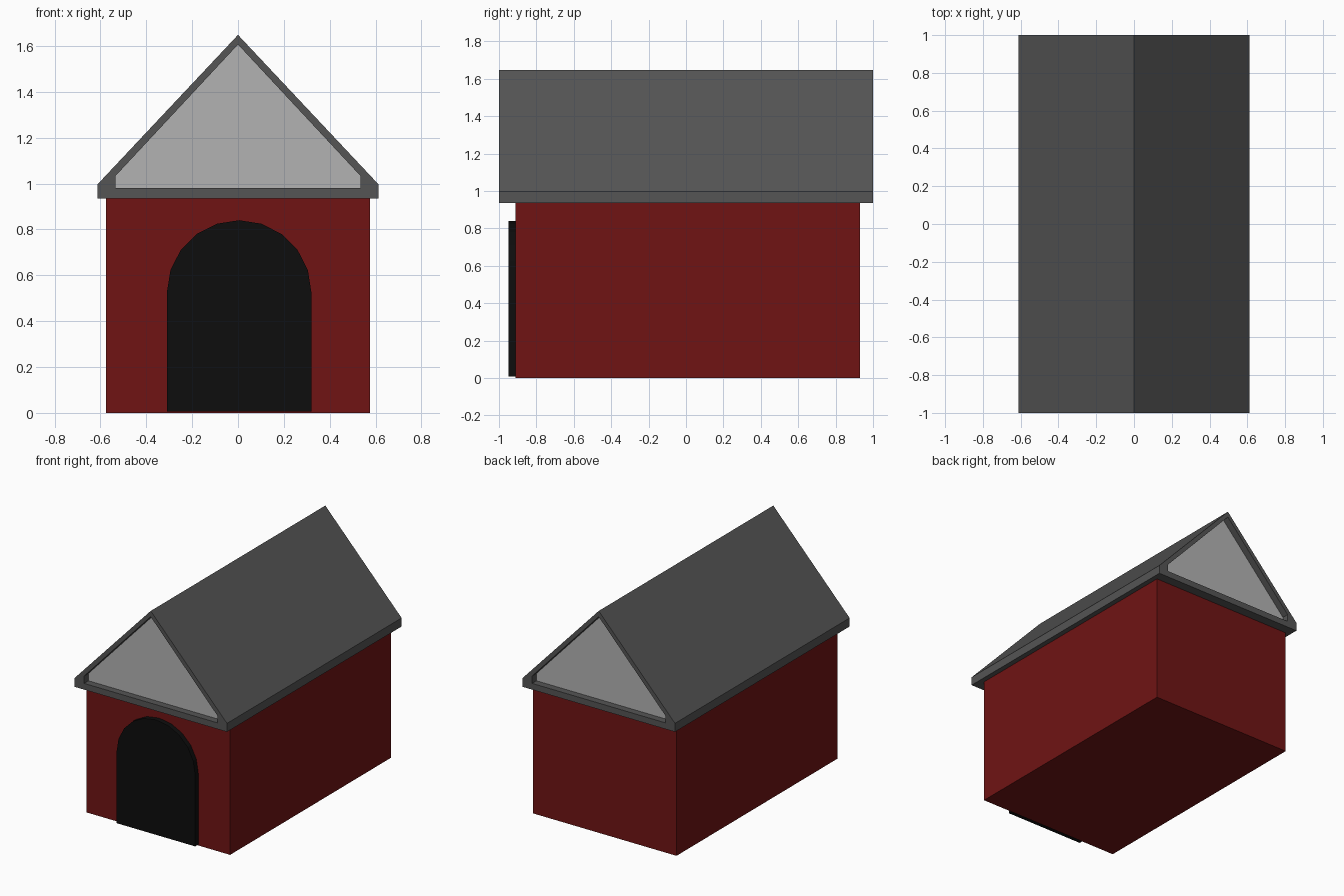
import bpy, bmesh
from math import sin, cos, pi

if "Cube" in bpy.data.objects:
    bpy.data.objects.remove(bpy.data.objects["Cube"])


def material(name, rgb):
    m = bpy.data.materials.new(name)
    m.diffuse_color = (*rgb, 1)
    m.use_nodes = True
    m.node_tree.nodes["Principled BSDF"].inputs["Base Color"].default_value = m.diffuse_color
    return m


RED = material("red_paint", (0.16, 0.007, 0.007))
DARK = material("dark_opening", (0.004, 0.004, 0.004))
ROOF = material("roof_grey", (0.09, 0.09, 0.09))
PANEL = material("panel_grey", (0.45, 0.45, 0.45))


def loft(name, sections, mats):
    """Bridge (profile, y) sections along y and cap both ends.
    The caps use the last material."""
    bm = bmesh.new()
    rings = [[bm.verts.new((x, y, z)) for x, z in prof] for prof, y in sections]
    n = len(rings[0])
    for a, b in zip(rings, rings[1:]):
        for i in range(n):
            j = (i + 1) % n
            bm.faces.new((a[i], a[j], b[j], b[i]))
    for ring in (rings[0], rings[-1]):
        bm.faces.new(ring).material_index = len(mats) - 1
    bmesh.ops.recalc_face_normals(bm, faces=bm.faces)
    mesh = bpy.data.meshes.new(name)
    bm.to_mesh(mesh)
    bm.free()
    for m in mats:
        mesh.materials.append(m)
    obj = bpy.data.objects.new(name, mesh)
    bpy.context.collection.objects.link(obj)
    return obj


def gable(half, bottom, eave, ridge):
    return [(-half, bottom), (half, bottom), (half, eave), (0, ridge), (-half, eave)]


# House body
w = 0.575
box = [(-w, 0), (w, 0), (w, 0.935), (-w, 0.935)]
loft("house_body", [(box, -0.912), (box, 0.93)], [RED])

# Roof with a recessed light panel in each gable end
outer = gable(0.612, 0.935, 0.997, 1.648)
inner = gable(0.534, 0.98, 1.033, 1.606)
loft("roof", [(inner, -0.95), (inner, -1), (outer, -1),
              (outer, 1), (inner, 1), (inner, 0.95)], [ROOF, PANEL])

# Arched doorway, ten segments over the top
cx, r, spring = 0.005, 0.315, 0.525
arch = [(cx - r, 0.007), (cx + r, 0.007)]
arch += [(cx + r * cos(pi * i / 10), spring + r * sin(pi * i / 10)) for i in range(11)]
loft("doorway", [(arch, -0.948), (arch, -0.905)], [DARK])
